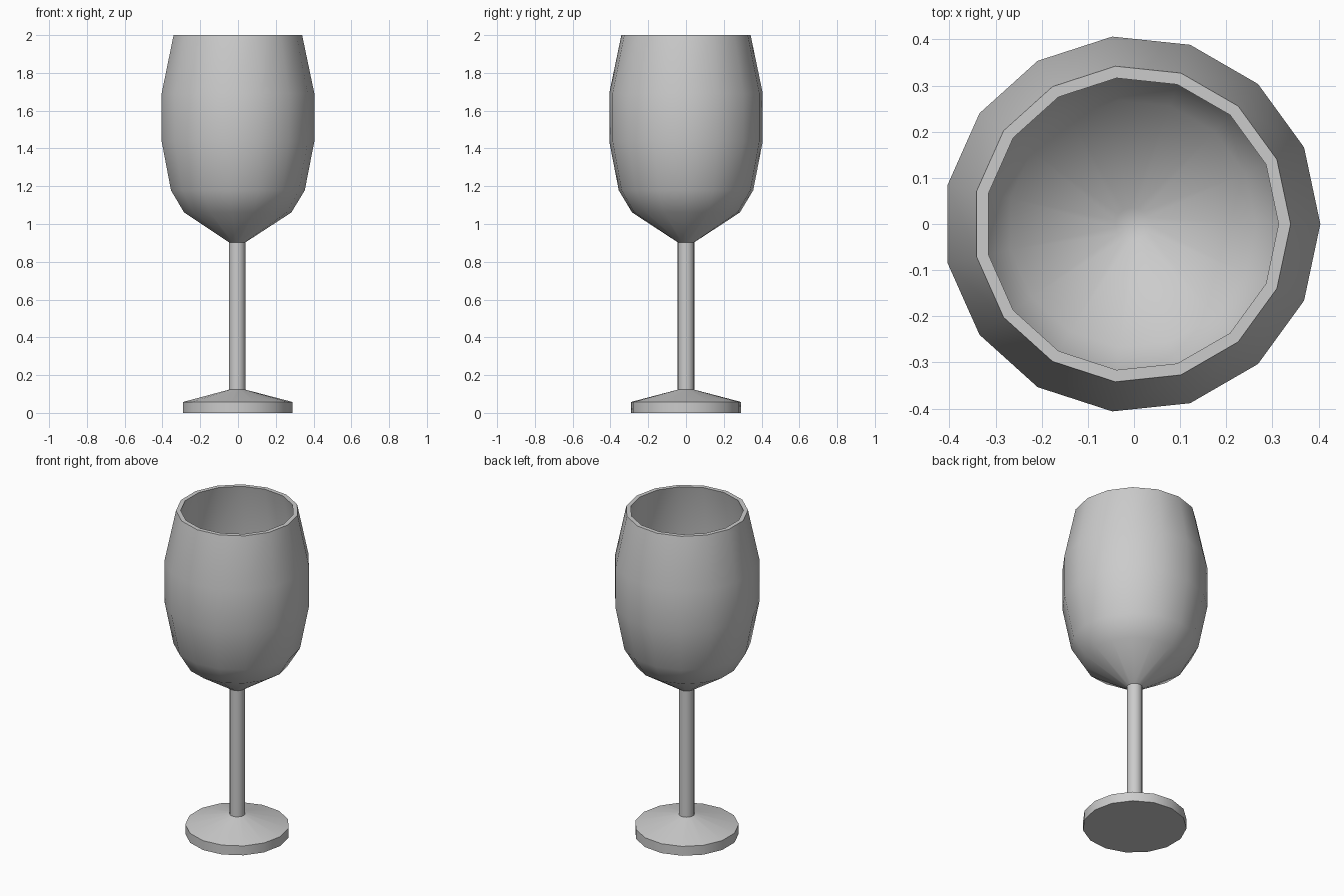
import bpy
import bmesh
from math import cos, sin, tau, radians

cube = bpy.data.objects.get("Cube")
if cube:
    bpy.data.objects.remove(cube, do_unlink=True)

SIDES = 15
SHIFT_X = -0.0045  # keeps the odd-sided outline centred

grey = bpy.data.materials.new("plain grey")
grey.use_nodes = True
GREY = (0.6, 0.6, 0.6, 1)
grey.diffuse_color = GREY
grey.node_tree.nodes["Principled BSDF"].inputs["Base Color"].default_value = GREY


def lathe(name, profile):
    """Spin (radius, height) points into rings, capping both ends."""
    bm = bmesh.new()
    rings = [[bm.verts.new((r * cos(tau * i / SIDES) + SHIFT_X,
                            r * sin(tau * i / SIDES), z))
              for i in range(SIDES)] for r, z in profile]
    for low, high in zip(rings, rings[1:]):
        for i in range(SIDES):
            j = (i + 1) % SIDES
            bm.faces.new((low[i], low[j], high[j], high[i]))
    bm.faces.new(rings[0][::-1])
    bm.faces.new(rings[-1])
    bmesh.ops.recalc_face_normals(bm, faces=bm.faces)
    mesh = bpy.data.meshes.new(name)
    bm.to_mesh(mesh)
    bm.free()
    mesh.materials.append(grey)
    obj = bpy.data.objects.new(name, mesh)
    bpy.context.collection.objects.link(obj)
    bpy.ops.object.select_all(action='DESELECT')
    obj.select_set(True)
    bpy.context.view_layer.objects.active = obj
    bpy.ops.object.shade_smooth_by_angle(angle=radians(35))
    return obj


# Foot disc with sloped top, running up into the stem and the hollow bowl
lathe("wine_glass", [
    # foot
    (0.292, 0), (0.292, 0.058), (0.044, 0.123),
    # stem
    (0.044, 0.903),
    # bowl outside
    (0.287, 1.061), (0.358, 1.178), (0.4085, 1.437), (0.4085, 1.692), (0.344, 2.0),
    # rim and bowl inside
    (0.318, 2.0), (0.383, 1.69), (0.383, 1.44), (0.335, 1.188), (0.269, 1.08),
    (0.036, 0.928),
])
